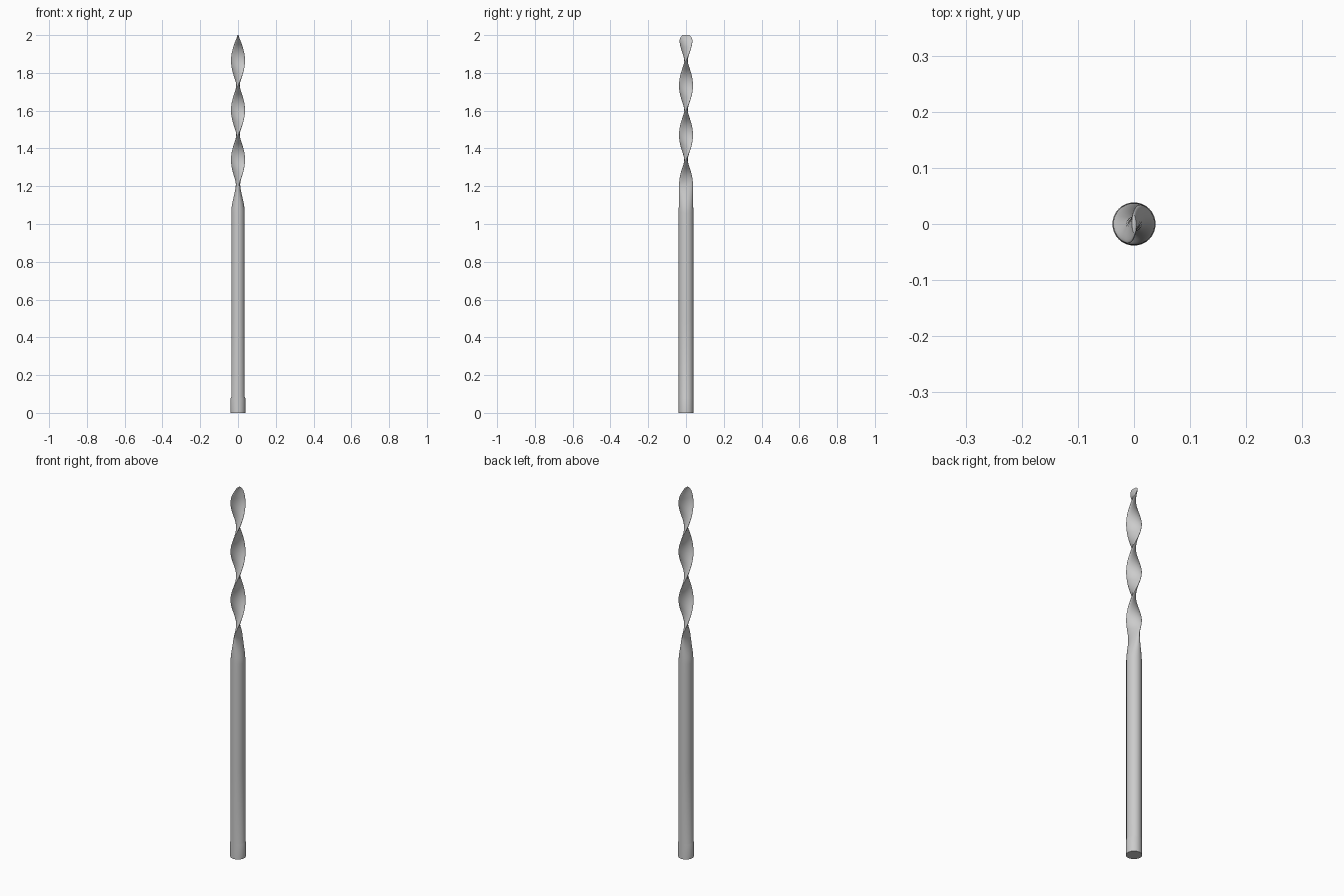
import bpy, bmesh, math

if "Cube" in bpy.data.objects:
    bpy.data.objects.remove(bpy.data.objects["Cube"])

SIDES = 32          # points around each section
TURN = math.pi / 0.262  # half a turn per lobe


def smooth(a, b, z):
    t = min(1, max(0, (z - a) / (b - a)))
    return t * t * (3 - 2 * t)


def section(bm, z):
    """Lens-shaped section: nearly round on the shank, a thin web on the flutes."""
    flute = smooth(1.06, 1.23, z)
    wide = 0.0385 - 0.0015 * flute
    thick = (0.0385 - 0.003 * smooth(0.078, 0.086, z)) * (1 - flute) + 0.0095 * flute
    # straight below the flutes, then a right-handed twist
    d = z - 1.21
    angle = math.pi / 2 + TURN * 0.5 * (d + math.sqrt(d * d + 0.0006))
    # rounded point
    if z > 1.96:
        k = (z - 1.96) / 0.04
        wide *= math.sqrt(max(0, 1 - 0.8 * k * k))
        thick *= 1 - 0.6 * k
    ring = []
    for i in range(SIDES):
        t = 2 * math.pi * i / SIDES
        u, v = wide * math.cos(t), thick * math.sin(t)
        ring.append(bm.verts.new((u * math.cos(angle) - v * math.sin(angle),
                                  u * math.sin(angle) + v * math.cos(angle), z)))
    return ring


# Drill bit: shank, flute run-out, twisted flutes and point in one skin
bm = bmesh.new()
levels = [0, 0.078, 0.086, 0.5, 1.0] + [1.06 + 0.01 * i for i in range(90)]
levels += [1.96 + 0.04 * math.sin(math.pi / 2 * i / 8) for i in range(1, 9)]
rings = [section(bm, z) for z in levels]
for lo, hi in zip(rings, rings[1:]):
    for i in range(SIDES):
        j = (i + 1) % SIDES
        bm.faces.new((lo[i], lo[j], hi[j], hi[i]))
bm.faces.new(rings[0][::-1])
bm.faces.new(rings[-1])

mesh = bpy.data.meshes.new("drill_bit")
bm.to_mesh(mesh)
bm.free()
bit = bpy.data.objects.new("drill_bit", mesh)
bpy.context.collection.objects.link(bit)
bpy.context.view_layer.objects.active = bit
bit.select_set(True)
bpy.ops.object.shade_smooth_by_angle(angle=math.radians(35))
